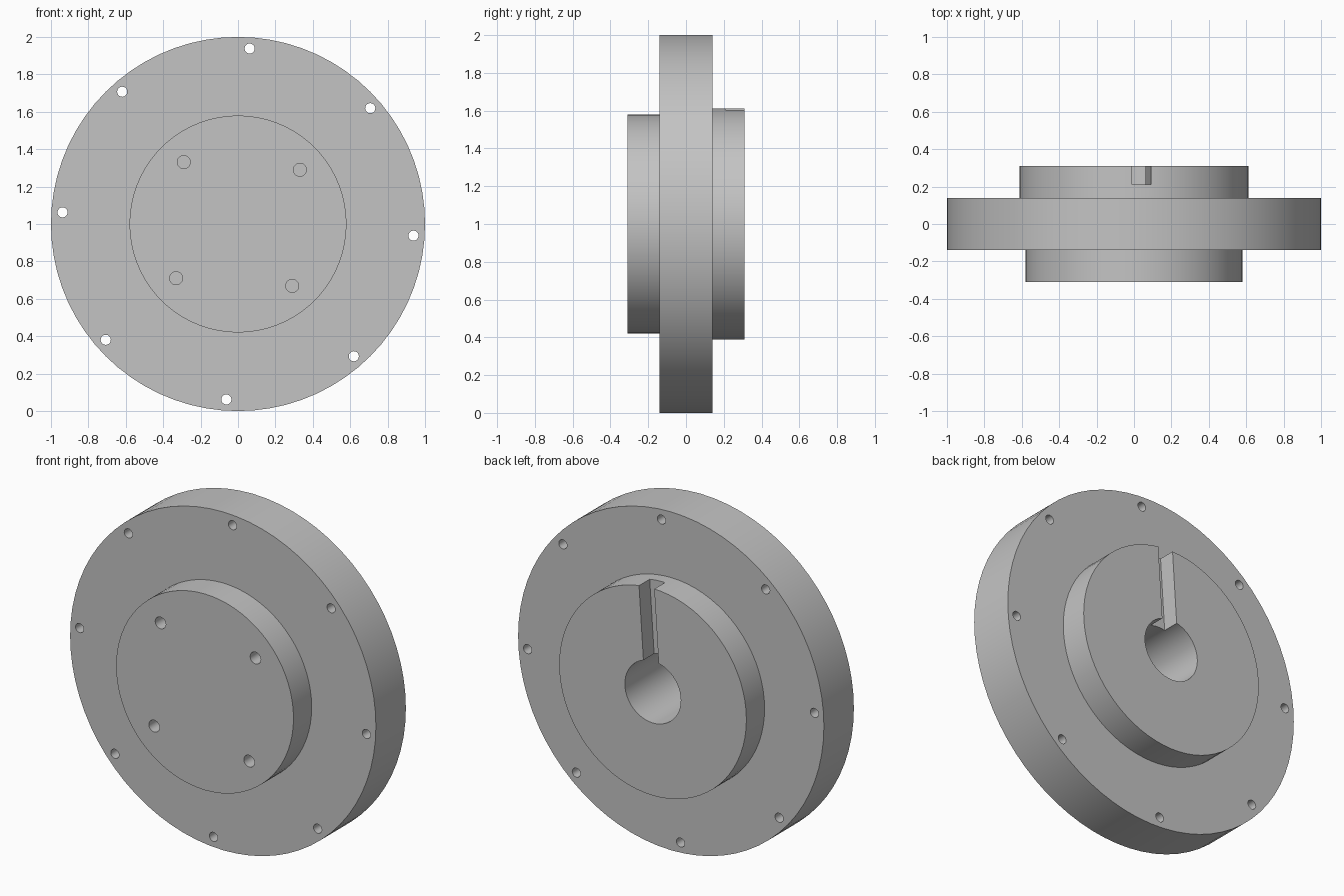
import bpy
import math
from mathutils import Matrix, Vector

cube = bpy.data.objects.get("Cube")
if cube:
    bpy.data.objects.remove(cube, do_unlink=True)

CENTRE = Vector((0, 0, 1))
TILT = math.radians(86.2)  # direction of the keyway and first bolt hole

steel = bpy.data.materials.new("plain grey")
steel.use_nodes = True
grey = (0.55, 0.55, 0.55, 1)
steel.diffuse_color = grey
steel.node_tree.nodes["Principled BSDF"].inputs["Base Color"].default_value = grey


def polar(radius, angle):
    return CENTRE + Vector((radius * math.cos(angle), 0, radius * math.sin(angle)))


def finish(obj, name):
    obj.name = name
    obj.data.materials.append(steel)
    return obj


def disc(name, radius, y0, y1, centre=CENTRE, sides=72):
    """Cylinder lying along y from y0 to y1."""
    bpy.ops.mesh.primitive_cylinder_add(
        vertices=sides, radius=radius, depth=y1 - y0,
        location=(centre.x, (y0 + y1) / 2, centre.z),
        rotation=(math.pi / 2, 0, 0))
    return finish(bpy.context.object, name)


def combine(body, other, operation):
    """Apply a boolean and drop the helper."""
    other.hide_render = True
    mod = body.modifiers.new(operation.lower(), "BOOLEAN")
    mod.operation = operation
    mod.solver = "EXACT"
    mod.object = other
    bpy.context.view_layer.objects.active = body
    bpy.ops.object.modifier_apply(modifier=mod.name)
    bpy.data.objects.remove(other, do_unlink=True)


# Flange with a front boss and a rear hub
body = disc("flanged_hub", 1.0, -0.14, 0.14)
combine(body, disc("front_boss", 0.58, -0.31, 0), "UNION")
combine(body, disc("rear_hub", 0.612, 0, 0.31), "UNION")

# Blind shaft bore in the rear hub
combine(body, disc("shaft_bore", 0.183, -0.14, 0.5, sides=48), "DIFFERENCE")

# Keyway from the bore out through the rim of the hub
bpy.ops.mesh.primitive_cube_add(size=1)
keyway = finish(bpy.context.object, "keyway")
mid = polar(0.4, TILT)
keyway.matrix_world = (Matrix.Translation((mid.x, 0.31, mid.z))
                       @ Matrix.Rotation(-TILT, 4, "Y")
                       @ Matrix.Diagonal((0.6, 0.2, 0.1, 1)))
bpy.context.view_layer.update()
combine(body, keyway, "DIFFERENCE")

# Through holes around the flange
for i in range(8):
    spot = polar(0.94, TILT + i * math.pi / 4)
    combine(body, disc("bolt_hole", 0.027, -0.3, 0.3, spot, 20), "DIFFERENCE")

# Blind holes in the front boss
for i in range(4):
    spot = polar(0.44, TILT + math.pi / 4 + i * math.pi / 2)
    combine(body, disc("boss_hole", 0.035, -0.5, -0.14, spot, 20), "DIFFERENCE")

bpy.ops.object.select_all(action="DESELECT")
body.select_set(True)
bpy.context.view_layer.objects.active = body
bpy.ops.object.shade_smooth_by_angle(angle=math.radians(30))
